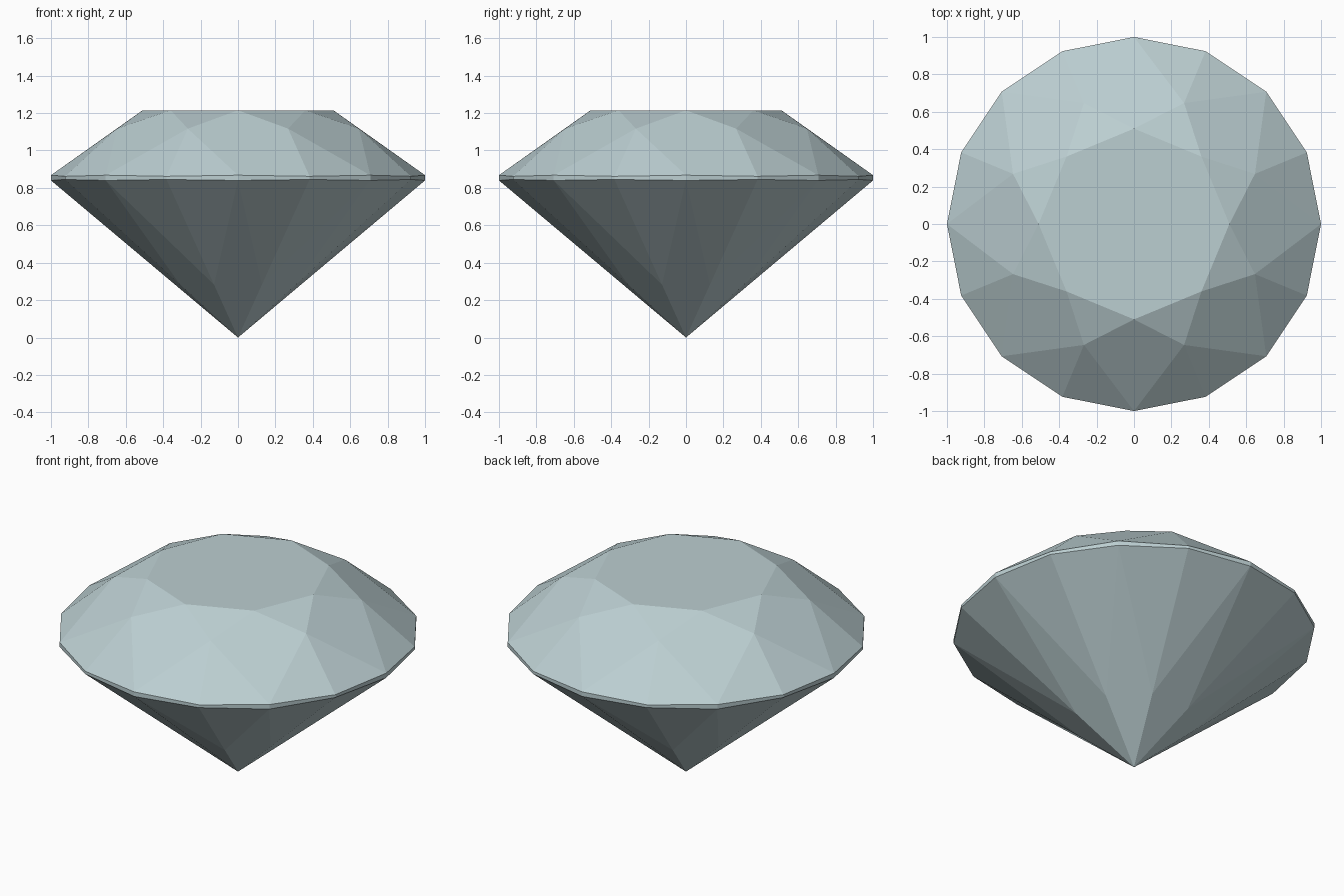
import bpy, bmesh
from math import cos, sin, pi

if "Cube" in bpy.data.objects:
    bpy.data.objects.remove(bpy.data.objects["Cube"])

bm = bmesh.new()


def ring(radius, heights, count, offset=0.0):
    """Ring of vertices; heights alternate around the ring."""
    return [bm.verts.new((radius * cos(2 * pi * (i + offset) / count),
                          radius * sin(2 * pi * (i + offset) / count),
                          heights[i % len(heights)])) for i in range(count)]


# Vertex rings from top to bottom
table = ring(0.51, [1.215], 8)
crown = ring(0.70, [1.117], 8, 0.5)
girdle_top = ring(1.0, [0.868, 0.862], 16)
girdle_low = ring(1.0, [0.840, 0.845], 16)
pavilion = ring(0.335, [0.283], 8, 0.5)
culet = bm.verts.new((0, 0, 0))

# Table facet
bm.faces.new(table)

for i in range(8):
    n, g = (i + 1) % 8, 2 * i
    g1, g2 = g + 1, (g + 2) % 16
    # Crown: star, kite and two upper halves
    bm.faces.new((table[i], crown[i], table[n]))
    bm.faces.new((table[i], crown[i - 1], girdle_top[g], crown[i]))
    bm.faces.new((crown[i], girdle_top[g], girdle_top[g1]))
    bm.faces.new((crown[i], girdle_top[g1], girdle_top[g2]))
    # Girdle band
    for a, b in ((g, g1), (g1, g2)):
        bm.faces.new((girdle_top[a], girdle_low[a], girdle_low[b], girdle_top[b]))
    # Pavilion: main kite and two lower halves
    bm.faces.new((culet, pavilion[i], girdle_low[g], pavilion[i - 1]))
    bm.faces.new((pavilion[i], girdle_low[g1], girdle_low[g]))
    bm.faces.new((pavilion[i], girdle_low[g2], girdle_low[g1]))

bmesh.ops.recalc_face_normals(bm, faces=bm.faces)
mesh = bpy.data.meshes.new("cut_gem")
bm.to_mesh(mesh)
bm.free()

# Pale blue-grey stone
stone = bpy.data.materials.new("stone")
stone.diffuse_color = (0.50, 0.62, 0.64, 1)
stone.use_nodes = True
stone.node_tree.nodes["Principled BSDF"].inputs["Base Color"].default_value = stone.diffuse_color
mesh.materials.append(stone)
gem = bpy.data.objects.new("cut_gem", mesh)
bpy.context.collection.objects.link(gem)
